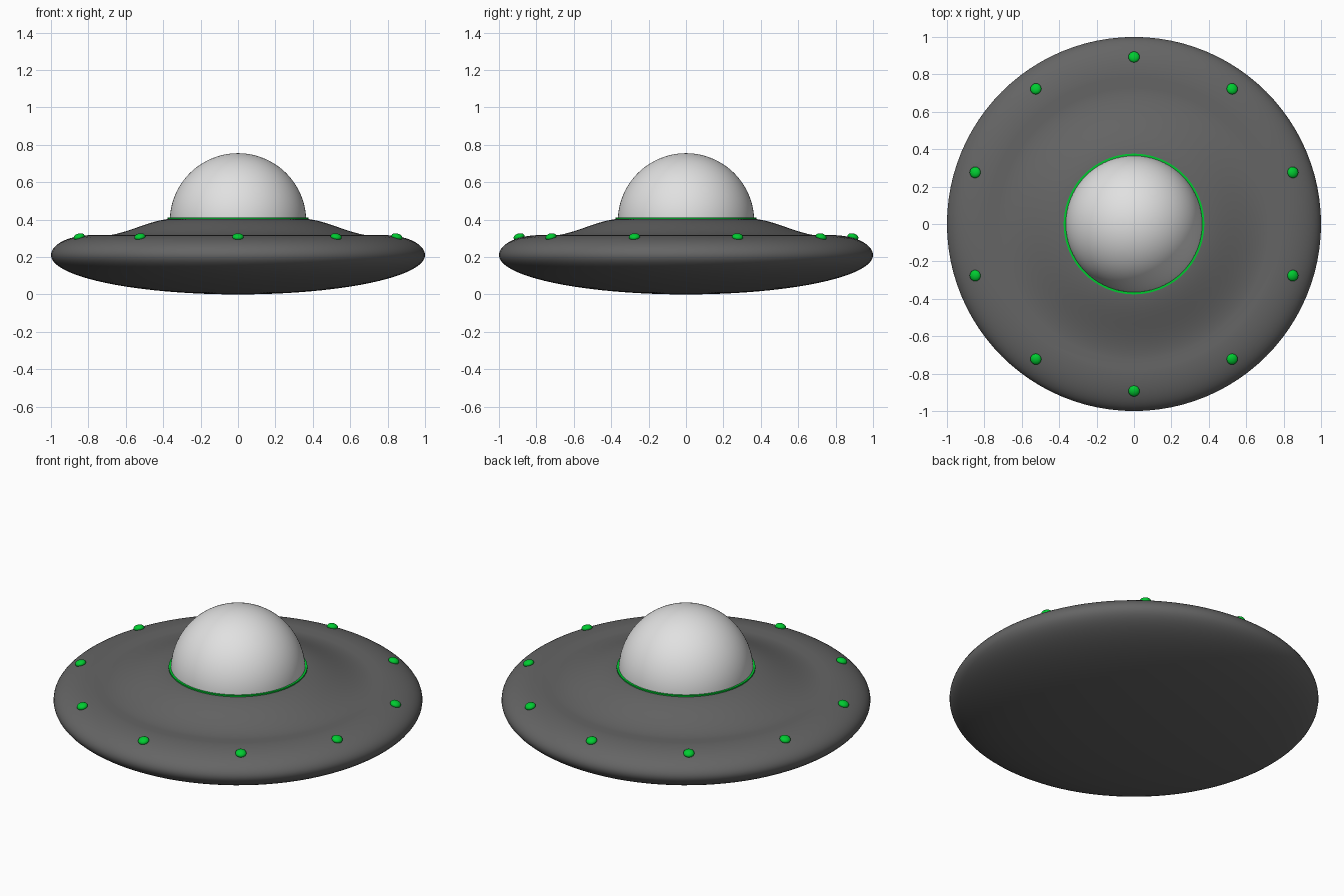
import bpy, bmesh
from math import sin, cos, pi, sqrt, atan2, radians
from mathutils import Matrix, Vector

if "Cube" in bpy.data.objects:
    bpy.data.objects.remove(bpy.data.objects["Cube"])


def material(name, color):
    m = bpy.data.materials.new(name)
    m.use_nodes = True
    m.diffuse_color = (*color, 1)
    m.node_tree.nodes["Principled BSDF"].inputs["Base Color"].default_value = (*color, 1)
    return m


HULL = material("dark grey metal", (0.13, 0.13, 0.13))
DOME = material("pale grey glass", (0.75, 0.75, 0.75))
GREEN = material("green glow", (0.0, 0.6, 0.03))


def finish(name, bm, mat, angle=40):
    bmesh.ops.recalc_face_normals(bm, faces=bm.faces)
    mesh = bpy.data.meshes.new(name)
    bm.to_mesh(mesh)
    bm.free()
    mesh.materials.append(mat)
    ob = bpy.data.objects.new(name, mesh)
    bpy.context.collection.objects.link(ob)
    bpy.ops.object.select_all(action="DESELECT")
    ob.select_set(True)
    bpy.context.view_layer.objects.active = ob
    bpy.ops.object.shade_smooth_by_angle(angle=radians(angle))
    return ob


def lathe(name, profile, mat, steps=96):
    """Revolve (radius, height) points about the z axis."""
    bm = bmesh.new()
    verts = [bm.verts.new((r, 0, z)) for r, z in profile]
    edges = [bm.edges.new(pair) for pair in zip(verts, verts[1:])]
    bmesh.ops.spin(bm, geom=verts + edges, cent=(0, 0, 0), axis=(0, 0, 1),
                   angle=2 * pi, steps=steps)
    bmesh.ops.remove_doubles(bm, verts=bm.verts, dist=1e-4)
    return finish(name, bm, mat)


RIM_Z, RIDGE_Z, NECK_Z = 0.21, 0.317, 0.405
RIDGE_R, NECK_R, BLEND_R = 0.78, 0.37, 0.73

# Saucer hull: elliptical belly, rounded rim, then a soft slope up to the neck
belly = [(sin(a), RIM_Z * (1 - cos(a))) for a in (pi / 2 * i / 24 for i in range(25))]
rim = [(RIDGE_R + (1 - RIDGE_R) * cos(a), RIM_Z + (RIDGE_Z - RIM_Z) * sin(a))
       for a in (pi / 2 * i / 14 for i in range(1, 15))]
slope = []
for i in range(15):
    t = i / 14
    ease = t * t * (3 - 2 * t)
    slope.append((BLEND_R + (NECK_R - 0.03 - BLEND_R) * t,
                  RIDGE_Z - 0.003 + (NECK_Z + 0.003 - RIDGE_Z) * ease))
lathe("saucer_hull", belly + rim + slope + [(0, NECK_Z)], HULL)

# Glowing collar under the dome
lathe("dome_collar", [(0, 0.40), (0.376, 0.40), (0.376, 0.41), (0, 0.41)], GREEN)

# Cockpit dome
R, CZ = 0.365, 0.39
start = 0.04
arc = [start + (pi / 2 - start) * i / 24 for i in range(25)]
lathe("cockpit_dome", [(R * cos(a), CZ + R * sin(a)) for a in arc], DOME)

# Ring of flattened lights, each lying along the curved rim
LIGHT_R = 0.893
dx = (LIGHT_R - RIDGE_R) / (1 - RIDGE_R)
light_z = RIM_Z + (RIDGE_Z - RIM_Z) * sqrt(1 - dx * dx)
tilt = atan2((RIDGE_Z - RIM_Z) * dx, (1 - RIDGE_R) * sqrt(1 - dx * dx))
for i in range(10):
    bm = bmesh.new()
    place = (Matrix.Rotation(pi / 2 + i * pi / 5, 4, "Z")
             @ Matrix.Translation(Vector((LIGHT_R, 0, light_z + 0.006)))
             @ Matrix.Rotation(tilt, 4, "Y")
             @ Matrix.Diagonal((0.03, 0.03, 0.018, 1)))
    bmesh.ops.create_uvsphere(bm, u_segments=20, v_segments=12, radius=1, matrix=place)
    finish(f"rim_light_{i + 1}", bm, GREEN, 60)
